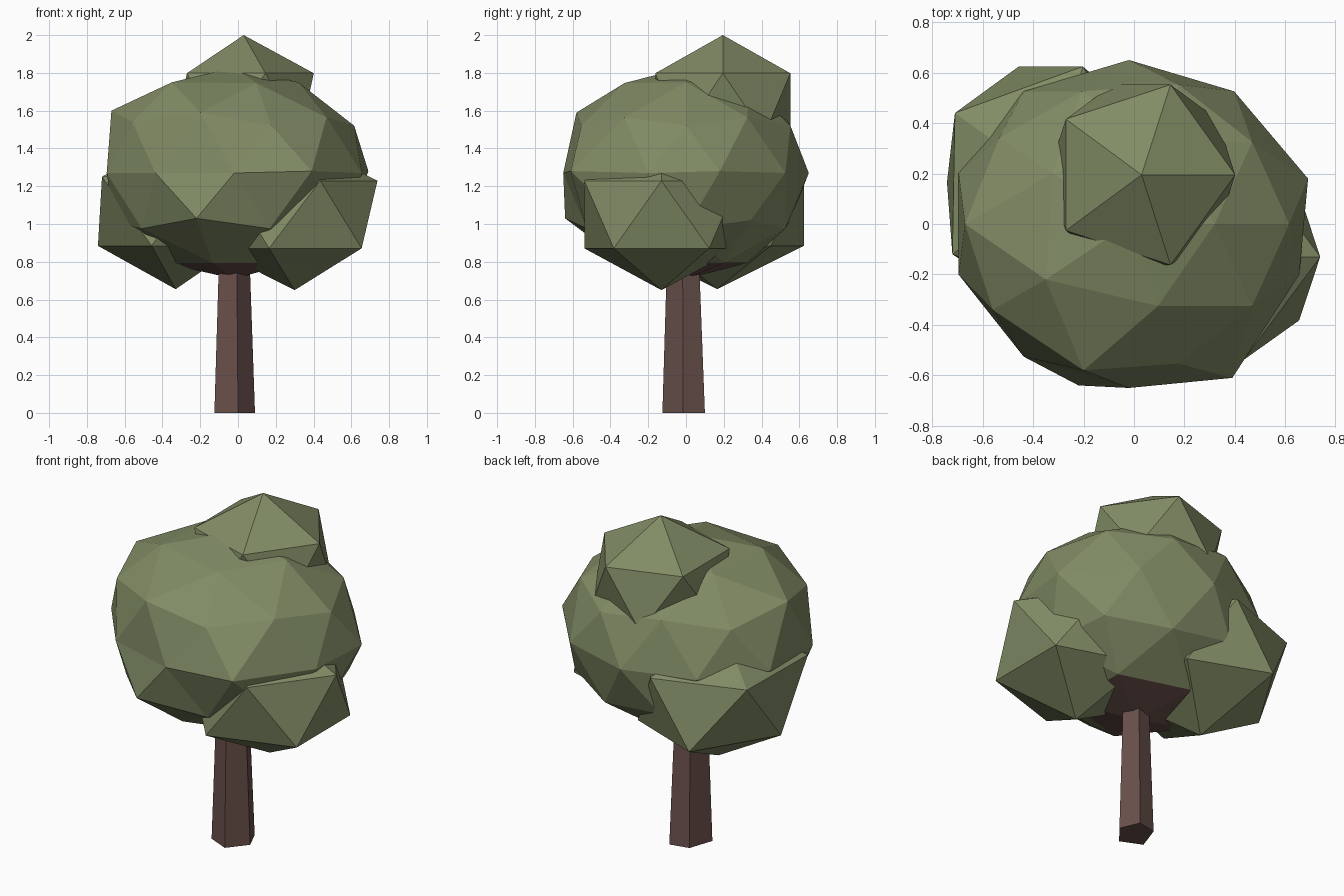
import bpy, bmesh
from mathutils import Vector

if "Cube" in bpy.data.objects:
    bpy.data.objects.remove(bpy.data.objects["Cube"])


def material(name, color):
    m = bpy.data.materials.new(name)
    m.diffuse_color = (*color, 1)
    m.use_nodes = True
    m.node_tree.nodes["Principled BSDF"].inputs["Base Color"].default_value = m.diffuse_color
    return m


leaf = material("leaf_green", (0.22, 0.26, 0.13))
bark = material("bark_brown", (0.14, 0.08, 0.07))


def finish(bm, name, mats):
    bmesh.ops.recalc_face_normals(bm, faces=bm.faces)
    mesh = bpy.data.meshes.new(name)
    bm.to_mesh(mesh)
    bm.free()
    for m in mats:
        mesh.materials.append(m)
    ob = bpy.data.objects.new(name, mesh)
    bpy.context.collection.objects.link(ob)
    return ob


def blob(name, center, size, detail=1, nudges=()):
    """Low-poly leaf clump; each nudge pulls the nearest vertex to that point."""
    bm = bmesh.new()
    bmesh.ops.create_icosphere(bm, subdivisions=detail, radius=1)
    for v in bm.verts:
        v.co = Vector(c + s * p for c, s, p in zip(center, size, v.co))
    for p in map(Vector, nudges):
        min(bm.verts, key=lambda v: (v.co - p).length).co = p
    return finish(bm, name, [leaf, bark])


# Main crown, slightly irregular, with brown faces where the trunk joins
crown = blob("main_crown", (-0.02, 0, 1.27), (0.71, 0.65, 0.56), 2, [
    (0.39, -0.61, 1.28), (0.69, 0.18, 1.28), (-0.22, -0.64, 1.03),
    (-0.20, -0.58, 1.59), (-0.67, 0.0, 1.60), (-0.56, -0.34, 1.54),
    (-0.35, -0.22, 1.75), (0.32, 0.0, 1.75)])
for f in crown.data.polygons:
    if f.center.z < 0.79:
        f.material_index = 1

# Smaller clumps around the crown
blob("top_clump", (0.03, 0.195, 1.635), (0.415, 0.42, 0.365))
blob("right_clump", (0.30, -0.13, 1.05), (0.49, 0.48, 0.40))
blob("left_clump", (-0.33, 0.165, 1.07), (0.46, 0.54, 0.415), 1,
     [(-0.71, 0.44, 1.25), (-0.72, -0.12, 1.25)])

# Five-sided tapered trunk
base = [(0, -0.125), (0.09, -0.015), (0.04, 0.10), (-0.075, 0.075), (-0.125, -0.07)]
bm = bmesh.new()
low = [bm.verts.new((x, y, 0)) for x, y in base]
top = [bm.verts.new((x * 0.77 - 0.006, y * 0.77 - 0.006, 0.76)) for x, y in base]
bm.faces.new(low)
bm.faces.new(top)
for i in range(5):
    j = (i + 1) % 5
    bm.faces.new((low[i], low[j], top[j], top[i]))
finish(bm, "trunk", [bark])
